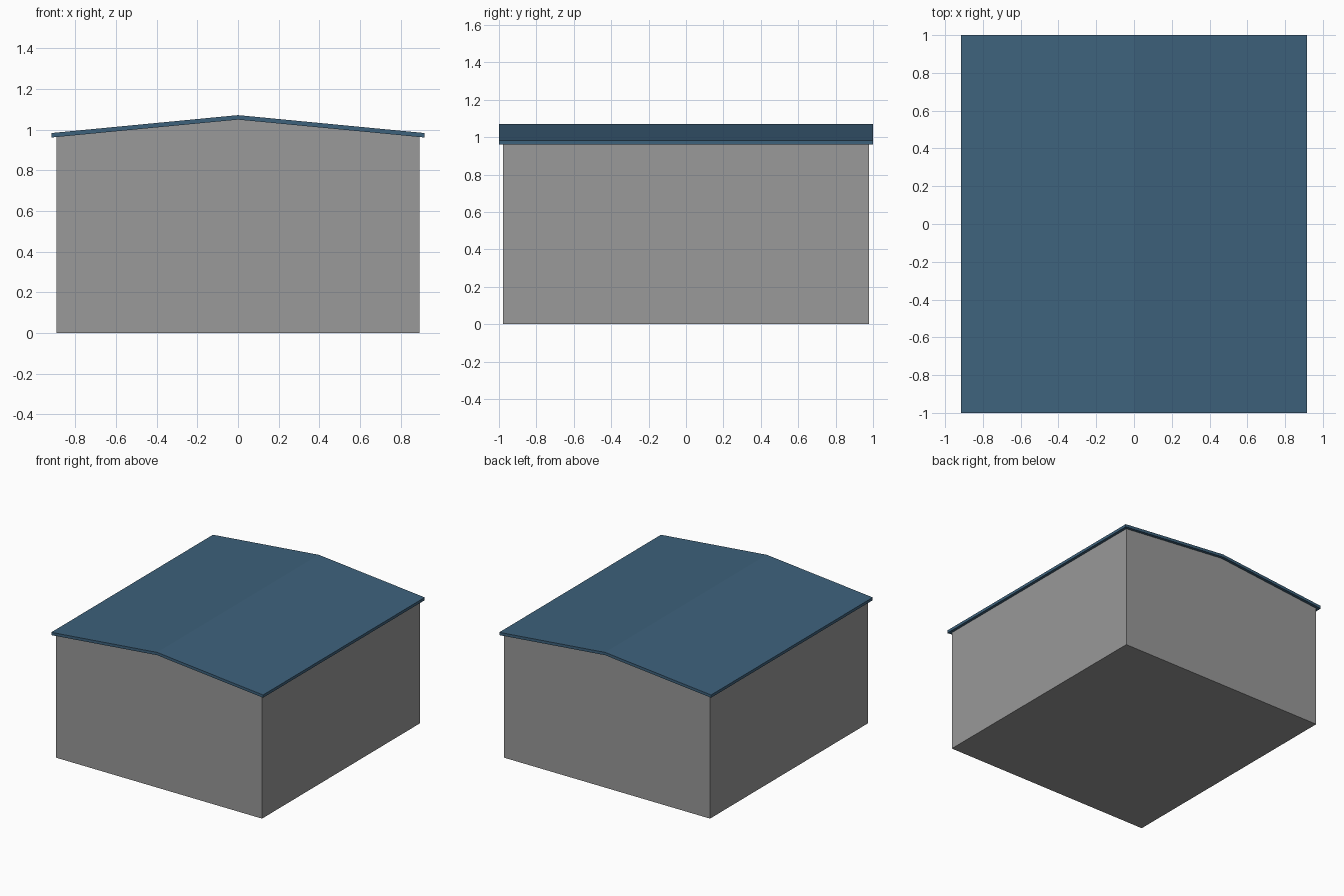
import bpy
import bmesh

if "Cube" in bpy.data.objects:
    bpy.data.objects.remove(bpy.data.objects["Cube"])


def material(name, color):
    mat = bpy.data.materials.new(name)
    mat.diffuse_color = (*color, 1.0)
    mat.use_nodes = True
    mat.node_tree.nodes["Principled BSDF"].inputs["Base Color"].default_value = mat.diffuse_color
    return mat


def extrude_profile(name, profile, half_depth, mat):
    """Extrude a closed (x, z) outline along y, centred on y = 0."""
    bm = bmesh.new()
    face = bm.faces.new([bm.verts.new((x, -half_depth, z)) for x, z in profile])
    result = bmesh.ops.extrude_face_region(bm, geom=[face])
    moved = [g for g in result["geom"] if isinstance(g, bmesh.types.BMVert)]
    bmesh.ops.translate(bm, verts=moved, vec=(0, 2 * half_depth, 0))
    bmesh.ops.recalc_face_normals(bm, faces=bm.faces)
    mesh = bpy.data.meshes.new(name)
    bm.to_mesh(mesh)
    bm.free()
    mesh.materials.append(mat)
    obj = bpy.data.objects.new(name, mesh)
    bpy.context.collection.objects.link(obj)
    return obj


wall_grey = material("wall grey", (0.319, 0.319, 0.319))
roof_blue = material("roof blue", (0.048, 0.122, 0.202))

# Main dimensions
wall_x, wall_y = 0.893, 0.978
roof_x, roof_y = 0.917, 1.0
ridge, eave, thickness = 1.071, 0.983, 0.022


def underside(x):
    return ridge - thickness - (ridge - eave) * x / roof_x


# Walls: solid block with low gables reaching the roof underside
extrude_profile("walls", [
    (-wall_x, 0), (wall_x, 0),
    (wall_x, underside(wall_x)), (0, underside(0)), (-wall_x, underside(wall_x)),
], wall_y, wall_grey)

# Roof: thin folded slab overhanging all sides
extrude_profile("roof", [
    (-roof_x, eave - thickness), (0, ridge - thickness), (roof_x, eave - thickness),
    (roof_x, eave), (0, ridge), (-roof_x, eave),
], roof_y, roof_blue)
